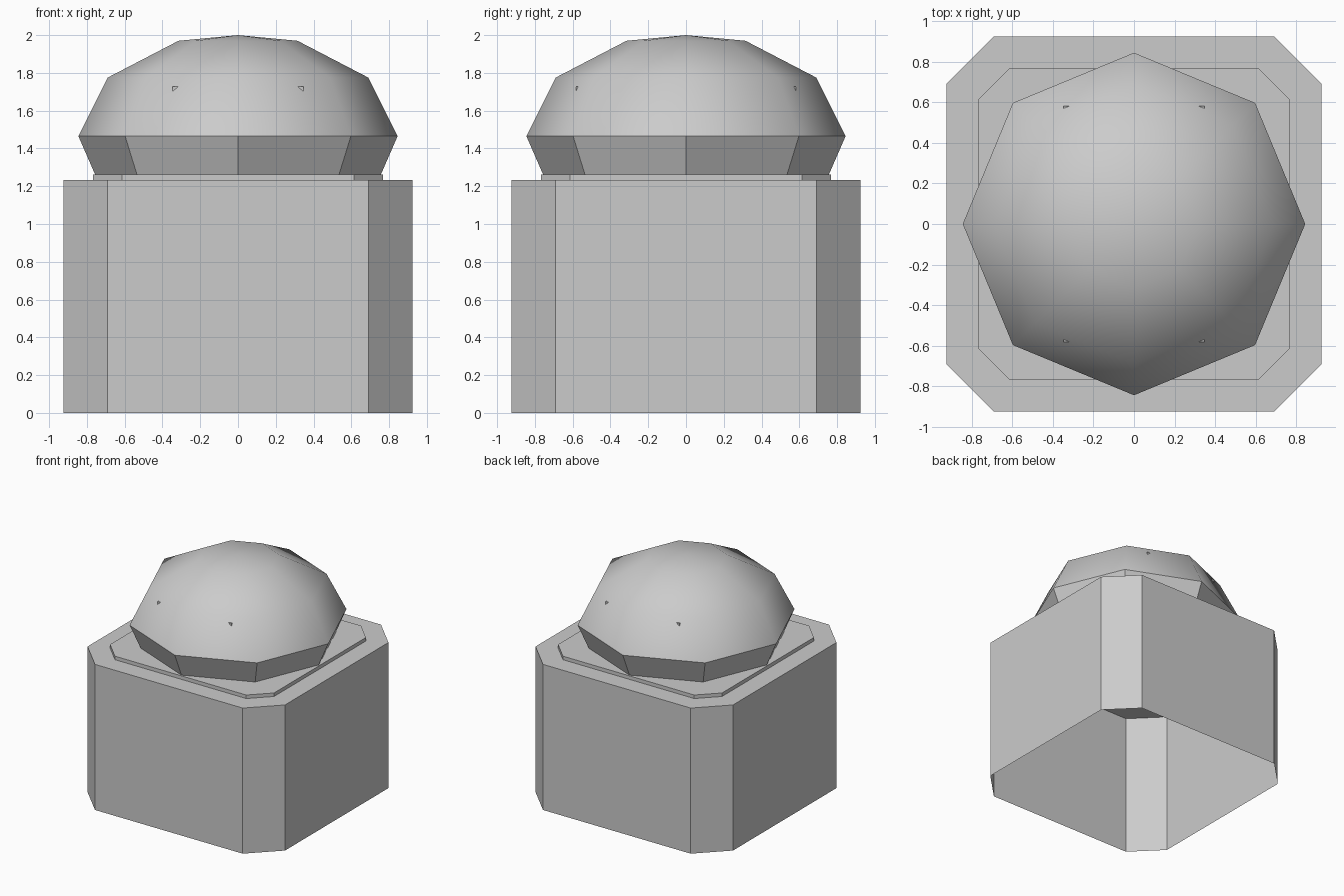
import bpy, bmesh, math

if "Cube" in bpy.data.objects:
    bpy.data.objects.remove(bpy.data.objects["Cube"])

grey = bpy.data.materials.new("light_grey")
grey.diffuse_color = (0.6, 0.6, 0.6, 1)
grey.use_nodes = True
grey.node_tree.nodes["Principled BSDF"].inputs["Base Color"].default_value = grey.diffuse_color


def make_object(name, bm):
    bmesh.ops.recalc_face_normals(bm, faces=bm.faces)
    mesh = bpy.data.meshes.new(name)
    bm.to_mesh(mesh)
    bm.free()
    mesh.materials.append(grey)
    obj = bpy.data.objects.new(name, mesh)
    bpy.context.collection.objects.link(obj)
    return obj


def prism(name, outline, z0, z1):
    """Extruded outline with a top face and an open underside."""
    bm = bmesh.new()
    low = [bm.verts.new((x, y, z0)) for x, y in outline]
    high = [bm.verts.new((x, y, z1)) for x, y in outline]
    n = len(outline)
    for i in range(n):
        j = (i + 1) % n
        bm.faces.new((low[i], low[j], high[j], high[i]))
    top = bm.faces.new(high)
    obj = make_object(name, bm)
    # keep the top facing up on the open shell
    if obj.data.polygons[-1].normal.z < 0:
        obj.data.flip_normals()
    return obj


def chamfered_square(h, c):
    return [(c, -h), (h, -c), (h, c), (c, h),
            (-c, h), (-h, c), (-h, -c), (-c, -h)]


# Hollow base with cut corners, and the thin ledge on it
prism("base_box", chamfered_square(0.925, 0.692), 0, 1.233)
prism("ledge", chamfered_square(0.768, 0.615), 1.233, 1.263)

# Inner block whose top corners just break the dome surface
w, d = 0.347, 0.583
prism("inner_block", [(w, -d), (w, d), (-w, d), (-w, -d)], 1.263, 1.727)

# Eight-sided dome: faceted lower band, smooth cap
rings = [(0.757, 1.263), (0.845, 1.465), (0.69, 1.775), (0.315, 1.97)]
bm = bmesh.new()
loops = []
for r, z in rings:
    loops.append([bm.verts.new((r * math.cos(k * math.pi / 4),
                                r * math.sin(k * math.pi / 4), z))
                  for k in range(8)])
apex = bm.verts.new((0, 0, 2))
for level in range(3):
    a, b = loops[level], loops[level + 1]
    for i in range(8):
        j = (i + 1) % 8
        f = bm.faces.new((a[i], a[j], b[j], b[i]))
        f.smooth = level > 0
for i in range(8):
    f = bm.faces.new((loops[3][i], loops[3][(i + 1) % 8], apex))
    f.smooth = True
bm.faces.new(loops[0][::-1])
for e in bm.edges:
    if any(not f.smooth for f in e.link_faces):
        e.smooth = False
make_object("dome", bm)
